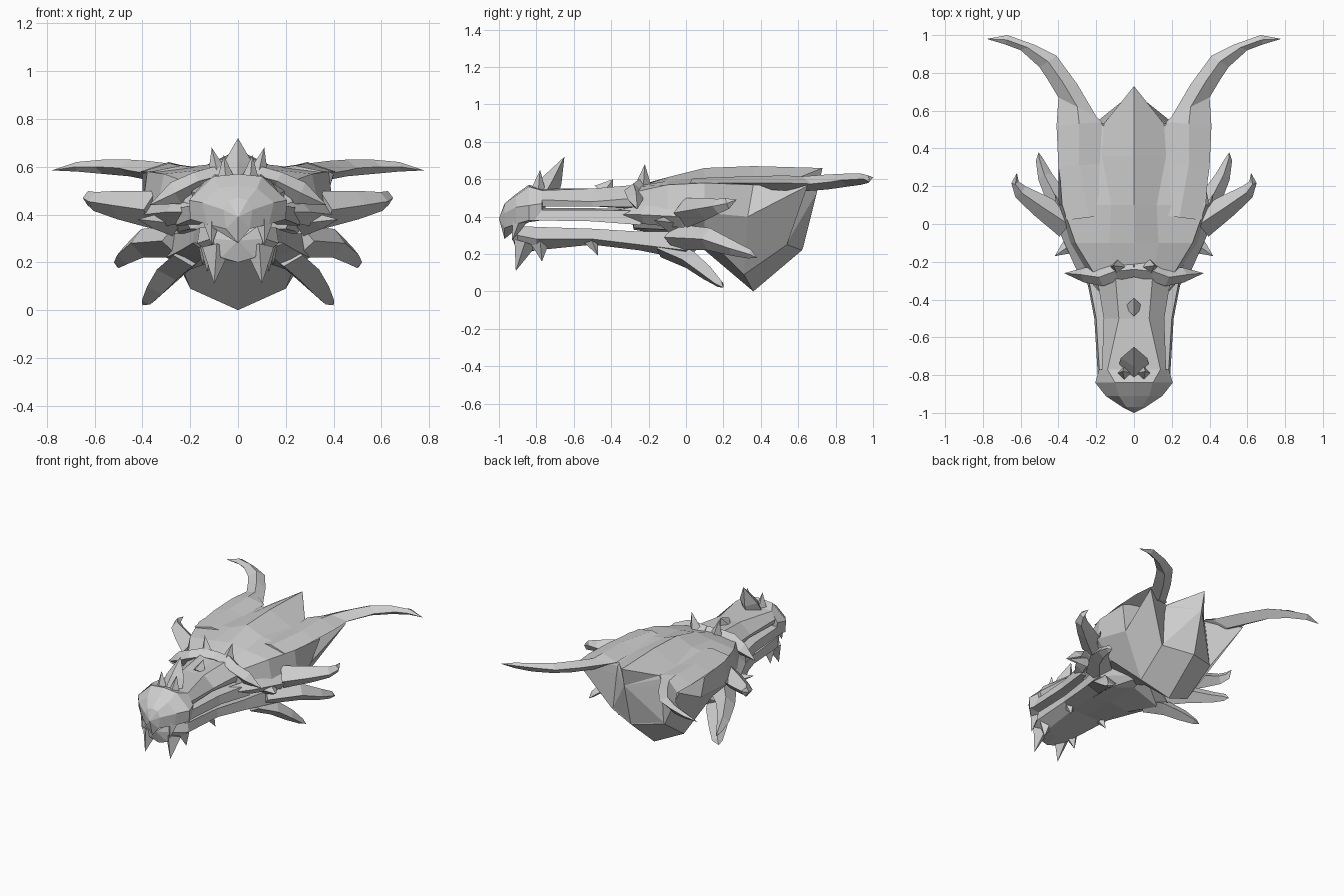
import bpy, bmesh
from mathutils import Vector

bone = bpy.data.materials.new("light grey")
bone.diffuse_color = (0.62, 0.62, 0.62, 1)


def skin(name, rings, start=None, end=None, mirror=False):
    """Bridge closed rings of points, close the ends with a point or a face."""
    bm = bmesh.new()
    vr = [[bm.verts.new(p) for p in ring] for ring in rings]
    n = len(vr[0])
    for a, b in zip(vr, vr[1:]):
        for i in range(n):
            j = (i + 1) % n
            bm.faces.new((a[i], a[j], b[j], b[i]))
    for ring, apex in ((vr[0], start), (vr[-1], end)):
        if apex:
            v = bm.verts.new(apex)
            for i in range(n):
                bm.faces.new((ring[i], ring[(i + 1) % n], v))
        else:
            bm.faces.new(ring)
    bmesh.ops.recalc_face_normals(bm, faces=bm.faces)
    me = bpy.data.meshes.new(name)
    bm.to_mesh(me)
    bm.free()
    me.materials.append(bone)
    ob = bpy.data.objects.new(name, me)
    bpy.context.collection.objects.link(ob)
    if mirror:
        ob.modifiers.new("mirror", 'MIRROR').use_mirror_merge = False
    return ob


def full(half):
    """Half ring (top centre to bottom centre) to a symmetric ring."""
    return list(half) + [(-x, y, z) for x, y, z in half[-2:0:-1]]


def slices(rows):
    return [full([(x, y, z) for x, z in pts]) for y, pts in rows]


def spike(name, path, mirror=True):
    """Four-sided spike through points (x, y, z, half width, half height)."""
    pts = [Vector(p[:3]) for p in path]
    rings = []
    for i, p in enumerate(path[:-1]):
        t = (pts[i + 1] - pts[max(i - 1, 0)]).normalized()
        up = Vector((0, 1, 0)) if abs(t.z) > 0.75 else Vector((0, 0, 1))
        side = t.cross(up).normalized()
        up = side.cross(t)
        w, h = p[3], p[4]
        rings.append([pts[i] + side * w, pts[i] + up * h,
                      pts[i] - side * w, pts[i] - up * h])
    skin(name, rings, None, path[-1][:3], mirror)


# skull, crest and neck stump
skull = slices([
    (-.28, [(0, .55), (.10, .56), (.20, .53), (.24, .42), (.20, .34), (0, .33)]),
    (-.10, [(0, .61), (.13, .59), (.31, .57), (.34, .42), (.24, .33), (0, .30)]),
    (.10, [(0, .66), (.12, .61), (.38, .58), (.40, .42), (.28, .30), (0, .22)]),
])
skull.append(full([(0, .36, .67), (.17, .36, .59), (.40, .36, .57),
                   (.35, .33, .40), (.20, .31, .09), (0, .36, 0)]))
skull.append(full([(0, .72, .66), (.16, .52, .585), (.22, .55, .57),
                   (.40, .65, .565), (.21, .54, .25), (0, .62, .22)]))
# back wall: pulled in under the horns, leaving a notch beside the crest
skull.append(full([(0, .73, .66), (.16, .53, .58), (.17, .53, .56),
                   (.18, .53, .50), (.20, .54, .26), (0, .625, .23)]))
skin("skull_and_neck", skull, (0, -.30, .44), (0, .70, .53))

# horns: flat root plates sweeping out to points (inner xy, outer xy, z, thickness)
horn = [(.12, .05, .36, .02, .58, .025), (.18, .32, .40, .30, .58, .035),
        (.17, .54, .41, .52, .58, .04), (.20, .57, .40, .67, .575, .04),
        (.30, .74, .46, .77, .585, .04), (.41, .89, .50, .83, .595, .035),
        (.53, .95, .60, .92, .60, .03), (.67, 1.0, .68, .95, .60, .02)]
skin("horn", [[(ix, iy, z + .01), ((ix + ox) / 2, (iy + oy) / 2, z + t), (ox, oy, z),
               ((ix + ox) / 2, (iy + oy) / 2, z - t)]
              for ix, iy, ox, oy, z, t in horn], None, (.78, .98, .585), True)

# upper snout, parted from the lip by a narrow slit
skin("upper_snout", slices([
    (-.77, [(0, .55), (.14, .54), (.17, .49), (.16, .455), (0, .455)]),
    (-.50, [(0, .54), (.08, .55), (.16, .48), (.15, .455), (0, .455)]),
    (-.26, [(0, .55), (.10, .57), (.20, .50), (.19, .45), (0, .44)]),
]), (0, -.80, .50), (0, -.20, .48))
skin("nose", slices([
    (-.97, [(0, .47), (.04, .46), (.06, .42), (.05, .34), (0, .28)]),
    (-.91, [(0, .52), (.08, .51), (.15, .45), (.13, .36), (0, .33)]),
    (-.84, [(0, .57), (.10, .56), (.205, .46), (.20, .38), (0, .37)]),
    (-.77, [(0, .55), (.14, .54), (.185, .47), (.18, .38), (0, .38)]),
]), (0, -1.0, .39), (0, -.75, .45))
skin("lip", [[(x0, y, t), (x1, y, t - .01), (x1 + .01, y, b), (x0, y, b)]
             for y, x0, x1, t, b in ((-.83, .12, .18, .445, .38),
                                     (-.50, .13, .20, .445, .375),
                                     (-.24, .17, .25, .44, .355))], mirror=True)

# lower jaw
skin("lower_jaw", slices([
    (-.90, [(0, .33), (.08, .35), (.11, .30), (.07, .22), (0, .20)]),
    (-.80, [(0, .32), (.16, .345), (.17, .28), (.10, .22), (0, .22)]),
    (-.50, [(0, .30), (.18, .335), (.19, .28), (.11, .25), (0, .25)]),
    (-.25, [(0, .29), (.23, .32), (.24, .25), (.15, .22), (0, .24)]),
    (.00, [(0, .29), (.28, .32), (.30, .22), (.20, .17), (0, .24)]),
]), (0, -.93, .29), (0, .12, .28))

# brow ridge and cheek ridge
spike("brow_ridge", [(0, -.24, .56, .04, .04), (.10, -.25, .56, .05, .04),
                     (.17, -.28, .54, .05, .04), (.26, -.27, .49, .04, .05),
                     (.37, -.26, .44)])
spike("cheek_ridge", [(.18, -.36, .41, .03, .03), (.26, -.22, .41, .05, .05),
                      (.35, -.02, .40, .05, .06), (.42, .16, .45)])
spike("cheek_thorn", [(.27, -.08, .36, .07, .05), (.35, -.12, .37, .04, .03),
                      (.42, -.17, .38)])

# side fins behind the cheek
spike("ear_fin", [(.35, .0, .42, .08, .08), (.50, .10, .44, .06, .06),
                  (.60, .17, .455, .04, .04), (.63, .22, .47, .02, .03),
                  (.62, .27, .49)])
spike("jaw_fin", [(.25, -.06, .29, .09, .07), (.40, .12, .28, .06, .06),
                  (.47, .25, .23, .04, .04), (.50, .34, .20, .02, .025),
                  (.505, .38, .18)])
spike("throat_fin", [(.20, -.12, .23, .08, .05), (.27, .02, .17, .08, .05),
                     (.33, .11, .10, .06, .04), (.375, .18, .04, .035, .02),
                     (.40, .20, .02)])

# fangs and barbs under the jaws
for name, base, r, tip in (
        ("upper_fang", (.11, -.89, .38), .04, (.11, -.93, .27)),
        ("chin_barb", (.09, -.86, .26), .06, (.10, -.91, .11)),
        ("rear_chin_barb", (.11, -.78, .26), .05, (.13, -.77, .16)),
        ("jaw_barb", (.13, -.51, .28), .04, (.15, -.47, .19)),
        # small horns on the nose and forehead
        ("nostril_horn", (.05, -.79, .54), .04, (.06, -.78, .65)),
        ("forehead_horn", (.08, -.23, .55), .05, (.11, -.22, .68))):
    spike(name, [(*base, r, r), tip])
spike("nose_horn", [(0, -.75, .53, .08, .07), (0, -.71, .60, .07, .05),
                    (0, -.65, .72)], False)
spike("snout_bump", [(0, -.44, .53, .05, .06), (0, -.39, .60)], False)
